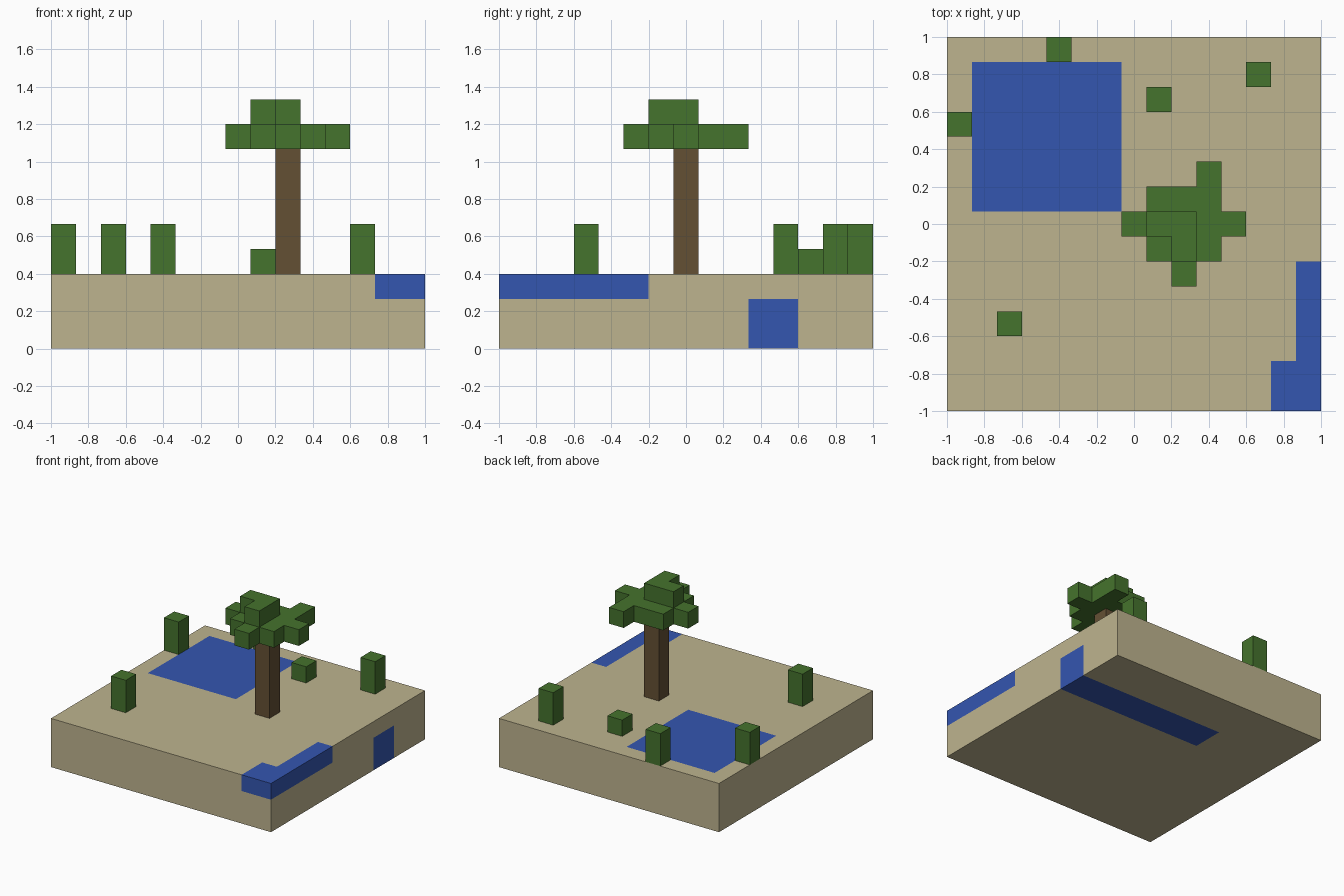
import bpy
import bmesh
from mathutils import Vector
from itertools import product

GRID = 15
CELL = 2 / GRID

default = bpy.data.objects.get("Cube")
if default:
    bpy.data.objects.remove(default, do_unlink=True)


def material(name, rgb):
    """Flat material from an sRGB colour."""
    linear = [((c / 255 + 0.055) / 1.055) ** 2.4 for c in rgb] + [1]
    mat = bpy.data.materials.new(name)
    mat.use_nodes = True
    mat.diffuse_color = linear
    bsdf = mat.node_tree.nodes["Principled BSDF"]
    bsdf.inputs["Base Color"].default_value = linear
    bsdf.inputs["Roughness"].default_value = 1
    return mat


sand = material("sand", (190, 180, 143))
water = material("water", (52, 86, 176))
leaf = material("leaf green", (69, 115, 45))
bark = material("bark brown", (100, 80, 52))


def block(low, high):
    """All grid cells from low up to, not including, high."""
    return set(product(*(range(a, b) for a, b in zip(low, high))))


def shell(name, cells, mats, rule=lambda cell: 0):
    """Closed outer skin of a set of grid cells, coloured per cell by rule."""
    bm = bmesh.new()
    corners = {}

    def vert(p):
        if p not in corners:
            corners[p] = bm.verts.new((p[0] * CELL - 1, p[1] * CELL - 1, p[2] * CELL))
        return corners[p]

    for cell in sorted(cells):
        for axis, side in product(range(3), (0, 1)):
            step = [0, 0, 0]
            step[axis] = 2 * side - 1
            if tuple(c + s for c, s in zip(cell, step)) in cells:
                continue
            u, v = (axis + 1) % 3, (axis + 2) % 3
            loop = []
            for du, dv in ((0, 0), (1, 0), (1, 1), (0, 1)):
                p = list(cell)
                p[axis] += side
                p[u] += du
                p[v] += dv
                loop.append(vert(tuple(p)))
            face = bm.faces.new(loop if side else loop[::-1])
            face.material_index = rule(cell)
    # merge flat regions of the same colour
    bmesh.ops.dissolve_limit(bm, angle_limit=0.01, verts=bm.verts[:],
                             edges=bm.edges[:], delimit={'MATERIAL'})
    mesh = bpy.data.meshes.new(name)
    bm.to_mesh(mesh)
    bm.free()
    for mat in mats:
        mesh.materials.append(mat)
    obj = bpy.data.objects.new(name, mesh)
    bpy.context.collection.objects.link(obj)
    return obj


# Sand island with a pond, an underground channel and a corner of sea
pond = block((1, 8, 2), (7, 14, 3))
channel = block((5, 10, 0), (15, 12, 2))
sea = block((13, 0, 2), (15, 2, 3)) | block((14, 0, 2), (15, 6, 3))
wet = pond | channel | sea
shell("island", block((0, 0, 0), (GRID, GRID, 3)), [sand, water],
      lambda cell: int(cell in wet))

# Tree trunk
shell("tree_trunk", block((9, 7, 3), (10, 8, 8)), [bark])

# Tree crown: a wide lower layer and a small L-shaped cap
crown = block((8, 6, 8), (11, 9, 9))       # middle
crown |= block((7, 7, 8), (12, 8, 9))      # left and right fronds
crown |= {(9, 5, 8), (10, 9, 8)}           # front and back fronds
crown |= {(8, 7, 9), (9, 7, 9), (9, 6, 9)}  # cap
shell("tree_crown", crown, [leaf])

# Shrubs: grid x, grid y, height in cells
for i, (x, y, h) in enumerate([(0, 11, 2), (4, 14, 2), (12, 13, 2), (8, 12, 1), (2, 3, 2)]):
    shell(f"shrub_{i + 1}", block((x, y, 3), (x + 1, y + 1, 3 + h)), [leaf])
